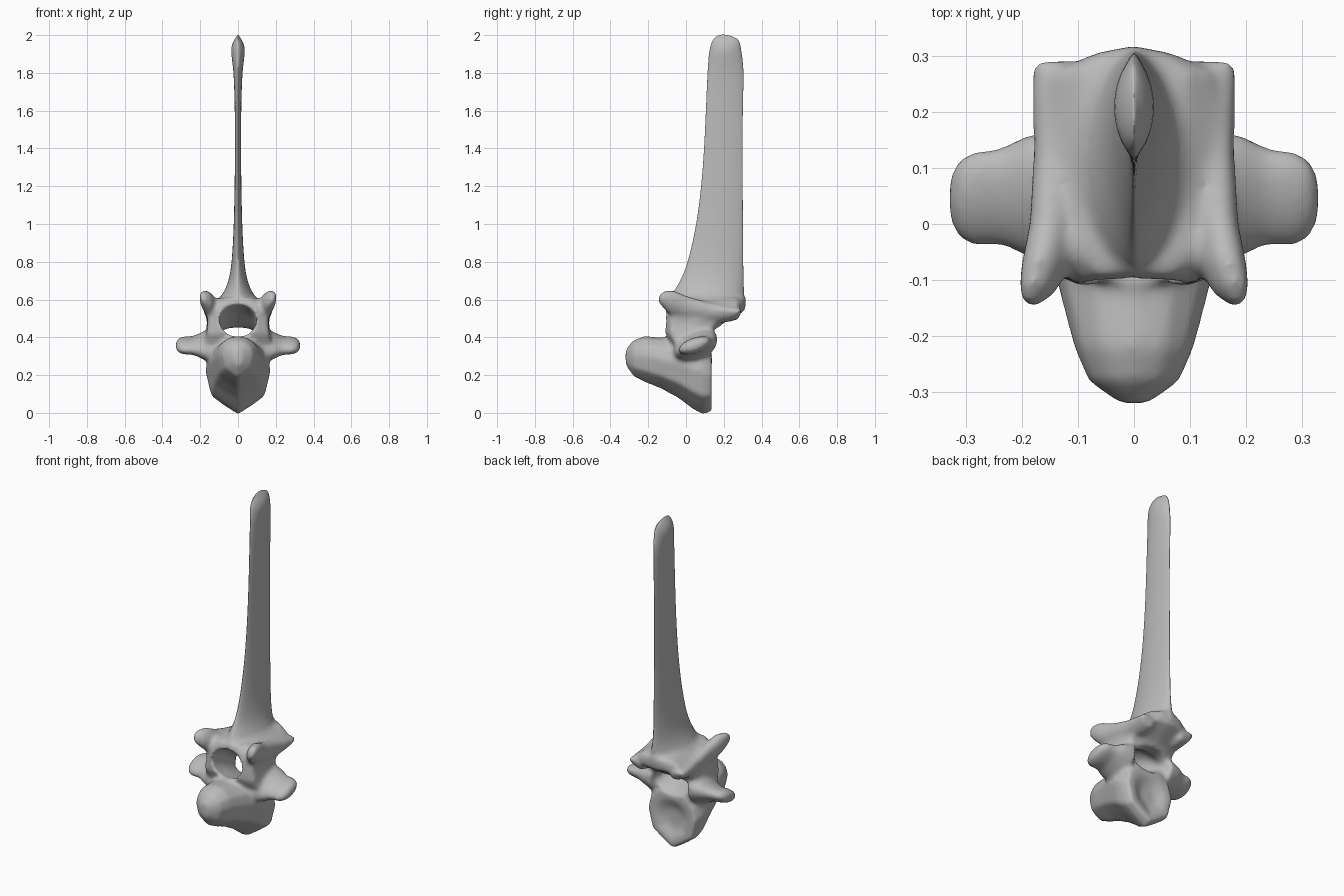
import bpy, bmesh
from math import sin, cos, pi
from mathutils import Vector

cube = bpy.data.objects.get("Cube")
if cube:
    bpy.data.objects.remove(cube)

bone = bpy.data.materials.new("bone grey")
bone.use_nodes = True
bone.diffuse_color = (0.5, 0.5, 0.5, 1)
bone.node_tree.nodes["Principled BSDF"].inputs["Base Color"].default_value = (0.5, 0.5, 0.5, 1)


def loft(bm, rings):
    """Skin a list of closed rings and cap both ends."""
    rows = [[bm.verts.new(p) for p in ring] for ring in rings]
    n = len(rows[0])
    faces = [bm.faces.new((a[i], a[(i + 1) % n], b[(i + 1) % n], b[i]))
             for a, b in zip(rows, rows[1:]) for i in range(n)]
    faces += [bm.faces.new(rows[0][::-1]), bm.faces.new(rows[-1])]
    bmesh.ops.recalc_face_normals(bm, faces=faces)


def ellipse(center, u, v, n=20, sharp=0.0):
    """Ring around center; sharp pinches it into a lens along u."""
    c, u, v = Vector(center), Vector(u), Vector(v)
    angles = [2 * pi * i / n for i in range(n)]
    return [c + u * cos(a) + v * sin(a) * abs(sin(a)) ** sharp for a in angles]


def blade_rings(sections):
    """Lens-shaped level rings from (z, front y, rear y, half width)."""
    return [ellipse((0, (a + b) / 2, z), (0, (b - a) / 2, 0), (w, 0, 0), 20, 0.3)
            for z, a, b, w in sections]


def make_object(name, bm):
    mesh = bpy.data.meshes.new(name)
    bm.to_mesh(mesh)
    bm.free()
    mesh.materials.append(bone)
    mesh.shade_smooth()
    ob = bpy.data.objects.new(name, mesh)
    bpy.context.collection.objects.link(ob)
    return ob


body = bmesh.new()

# Centrum: keeled pentagonal sections from the front ball to the hollow rear
outline = [(0, 0), (0.42, 0.12), (0.82, 0.25), (1, 0.58), (0.88, 0.8), (0.5, 0.95), (0, 1)]
outline += [(-x, h) for x, h in outline[-2:0:-1]]
centrum = [(-0.32, 0.25, 0.335, 0.025), (-0.28, 0.19, 0.385, 0.082),
           (-0.22, 0.16, 0.408, 0.108), (-0.13, 0.125, 0.40, 0.132),
           (-0.04, 0.075, 0.40, 0.155), (0.04, 0.015, 0.39, 0.172),
           (0.09, -0.01, 0.38, 0.172), (0.138, 0.005, 0.34, 0.155),
           (0.135, 0.05, 0.29, 0.11), (0.11, 0.11, 0.23, 0.05)]
loft(body, [[(x * w, y, lo + h * (hi - lo)) for x, h in outline]
            for y, lo, hi, w in centrum])

# Neural arch: walls rising into a roof that comes to a point at the rear
arch = [(0.30, -0.03, 0.13, 0.178), (0.37, -0.08, 0.14, 0.182),
        (0.42, -0.11, 0.15, 0.172), (0.47, -0.112, 0.19, 0.165),
        (0.51, -0.112, 0.26, 0.168), (0.54, -0.11, 0.312, 0.172),
        (0.575, -0.10, 0.318, 0.155), (0.61, -0.09, 0.318, 0.10)]
half = [(0, 1), (0.45, 0.94), (0.9, 0.78), (1, 0.1), (0.96, -0.8), (0.55, -1)]
box = half + [(-x, t) for x, t in half[:0:-1]]
loft(body, [[(x * w, (a + b) / 2 + t * (b - a) / 2, z) for x, t in box]
            for z, a, b, w in arch])

for s in (-1, 1):
    # Transverse process: tilted flattened knob
    knob = [(0.12, 0.05, 0.12, 0.10), (0.19, 0.05, 0.11, 0.065), (0.235, 0.05, 0.088, 0.044),
            (0.29, 0.045, 0.085, 0.042), (0.315, 0.045, 0.068, 0.034), (0.33, 0.046, 0.035, 0.018)]
    loft(body, [ellipse((s * x, y, 0.357), (0, ry, ry * 0.28), (0, 0, rz))
                for x, y, ry, rz in knob])
    # Ridge from the front articular horn back to the rear articular wing
    ridge = [(0.182, -0.145, 0.61, 0.014, 0.02), (0.172, -0.12, 0.605, 0.034, 0.042),
             (0.158, -0.075, 0.585, 0.044, 0.062), (0.143, 0, 0.555, 0.044, 0.06),
             (0.135, 0.12, 0.53, 0.045, 0.05), (0.133, 0.22, 0.52, 0.048, 0.04),
             (0.136, 0.285, 0.522, 0.046, 0.026)]
    loft(body, [ellipse((s * x, y, z), (s * r, 0, r * 0.35), (0, r * 0.3, h))
                for x, y, z, r, h in ridge])

# Neural spine: tall thin blade with a thickened pointed tip
blade = [(0.55, -0.105, 0.312, 0.14), (0.60, -0.092, 0.312, 0.105), (0.64, -0.07, 0.31, 0.075),
         (0.70, -0.03, 0.307, 0.049), (0.80, 0.01, 0.305, 0.032), (1.0, 0.055, 0.303, 0.022),
         (1.2, 0.08, 0.302, 0.018), (1.4, 0.095, 0.30, 0.016), (1.6, 0.104, 0.302, 0.017),
         (1.75, 0.11, 0.306, 0.021), (1.84, 0.115, 0.306, 0.027), (1.93, 0.122, 0.292, 0.042),
         (1.975, 0.14, 0.284, 0.021), (1.99, 0.155, 0.255, 0.01), (2.003, 0.175, 0.215, 0.002)]
loft(body, blade_rings(blade[:5]))  # its flared root fuses with the roof
spine = bmesh.new()
loft(spine, blade_rings(blade))
neural_spine = make_object("neural_spine", spine)
sub = neural_spine.modifiers.new("Round", 'SUBSURF')
sub.levels = sub.render_levels = 2

vertebra = make_object("vertebra_body", body)

# Neural canal cutter, sloping down and flaring to the rear
canal = bmesh.new()
loft(canal, [ellipse((0, y, z), (w, 0, 0), (0, 0, h)) for y, z, w, h in
             [(-0.35, 0.53, 0.13, 0.12), (-0.11, 0.495, 0.098, 0.087), (0.0, 0.455, 0.098, 0.078),
              (0.10, 0.40, 0.105, 0.06), (0.2, 0.36, 0.14, 0.088), (0.4, 0.31, 0.2, 0.15)]])
cutter = make_object("canal_cutter", canal)
cutter.hide_render = True
cutter.hide_viewport = True


def remesh(ob):
    mod = ob.modifiers.new("Fuse", 'REMESH')
    mod.mode = 'VOXEL'
    mod.voxel_size = 0.009
    mod.use_smooth_shade = True


# Fuse the parts, open the canal and soften the joins
remesh(vertebra)
cut = vertebra.modifiers.new("Canal", 'BOOLEAN')
cut.operation = 'DIFFERENCE'
cut.object = cutter
remesh(vertebra)
soft = vertebra.modifiers.new("Soften", 'SMOOTH')
soft.factor = 0.5
soft.iterations = 16
